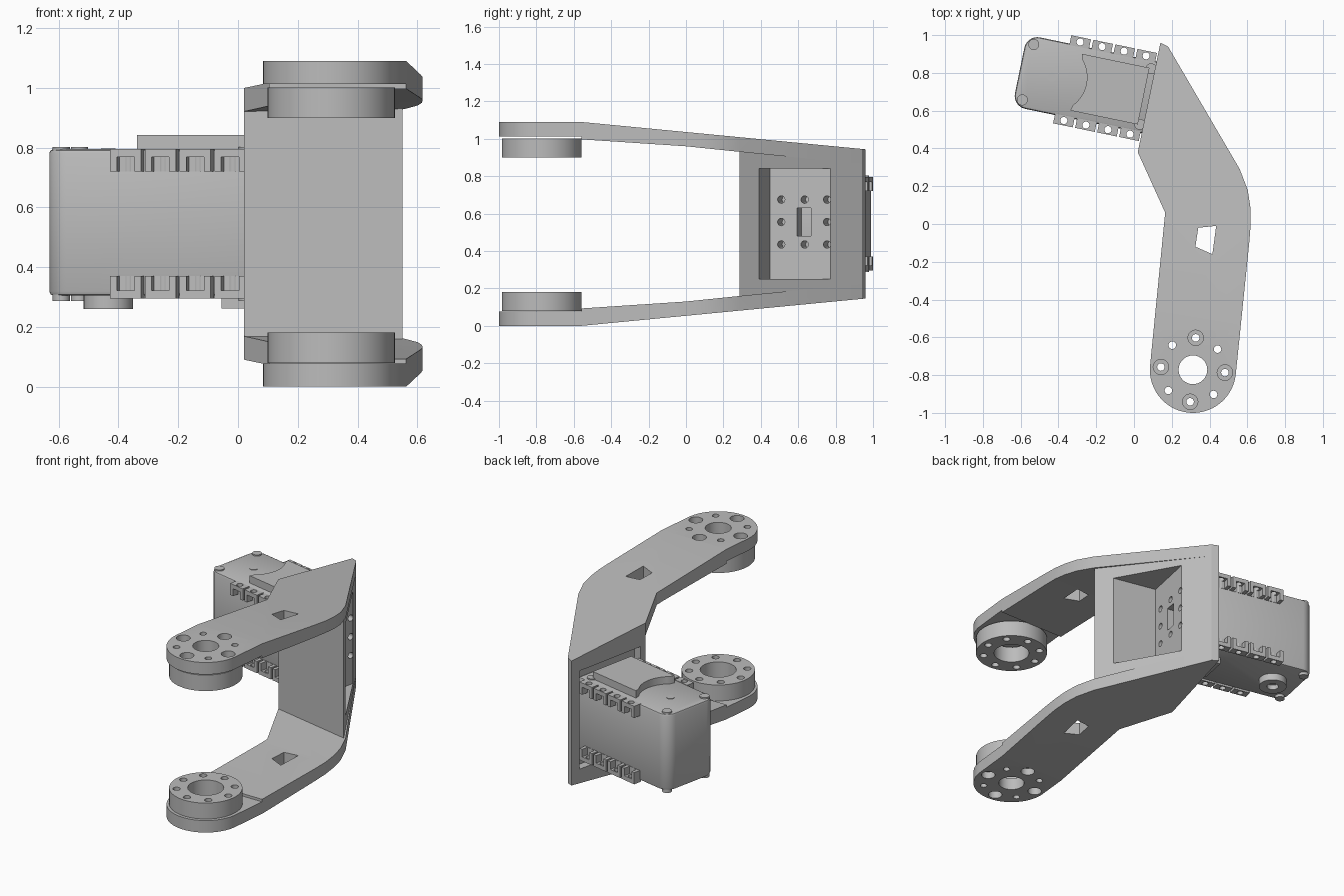
import bpy, bmesh, math
from mathutils import Matrix, Vector

if "Cube" in bpy.data.objects:
    bpy.data.objects.remove(bpy.data.objects["Cube"])

grey = bpy.data.materials.new("plain_grey")
grey.use_nodes = True
COLOUR = (0.5, 0.5, 0.5, 1)
grey.diffuse_color = COLOUR
grey.node_tree.nodes["Principled BSDF"].inputs["Base Color"].default_value = COLOUR

HEIGHT = 1.09
# Frame of the motor: local -x points out of the mounting face, y runs along it
MOTOR = Matrix.Translation((0.02, 0.38, 0)) @ Matrix.Rotation(math.radians(-11.7), 4, 'Z')
# Maps a flat profile to the yz plane, extruded along x
SIDE = Matrix(((0, 0, 1, 0), (1, 0, 0, 0), (0, 1, 0, 0), (0, 0, 0, 1)))
FLIP = Matrix.Translation((0, 0, HEIGHT)) @ Matrix.Scale(-1, 4, (0, 0, 1))


def prism(name, pts, z0, z1, frame=Matrix()):
    bm = bmesh.new()
    face = bm.faces.new([bm.verts.new((x, y, z0)) for x, y in pts])
    new = bmesh.ops.extrude_face_region(bm, geom=[face])["geom"]
    bmesh.ops.translate(bm, vec=(0, 0, z1 - z0),
                        verts=[v for v in new if isinstance(v, bmesh.types.BMVert)])
    bm.transform(frame)
    bmesh.ops.recalc_face_normals(bm, faces=bm.faces)
    mesh = bpy.data.meshes.new(name)
    bm.to_mesh(mesh)
    bm.free()
    mesh.materials.append(grey)
    obj = bpy.data.objects.new(name, mesh)
    bpy.context.collection.objects.link(obj)
    return obj


def arc(cx, cy, r, a0=0, a1=360, n=32):
    full = a1 - a0 == 360
    steps = [math.radians(a0 + (a1 - a0) * i / n) for i in range(n if full else n + 1)]
    return [(cx + r * math.cos(a), cy + r * math.sin(a)) for a in steps]


def rect(x0, x1, y0, y1):
    return [(x0, y0), (x1, y0), (x1, y1), (x0, y1)]


def apply(obj):
    deps = bpy.context.evaluated_depsgraph_get()
    mesh = bpy.data.meshes.new_from_object(obj.evaluated_get(deps))
    obj.modifiers.clear()
    obj.data = mesh


def boolean(obj, cutters, op='DIFFERENCE'):
    for c in cutters:
        m = obj.modifiers.new("cut", 'BOOLEAN')
        m.operation, m.solver, m.object = op, 'EXACT', c
    bpy.context.view_layer.update()
    apply(obj)
    for c in cutters:
        bpy.data.objects.remove(c)


def copy(obj, name, frame):
    mesh = obj.data.copy()
    mesh.transform(frame)
    if frame.determinant() < 0:
        mesh.flip_normals()
    new = bpy.data.objects.new(name, mesh)
    bpy.context.collection.objects.link(new)
    return new


# Arms: plan outline trimmed by a sloping side profile
HX, HY, BOLT_R = 0.312, -0.772, 0.17
outline = [(0.14, 0.96), (0.02, 0.38), (0.165, 0.06)]
outline += arc(HX, HY, 0.228, 174, 354, 32)
outline += [(0.61, -0.1), (0.618, 0), (0.616, 0.09), (0.602, 0.18), (0.56, 0.29), (0.18, 0.94)]
profile = [(-1.1, 0), (-0.56, 0), (1, 0.15), (1, 0.23), (0.29, 0.16), (0, 0.13),
           (-0.56, 0.093), (-0.56, 0.077), (-1.1, 0.077)]
arm = prism("lower_arm", outline, -0.1, 0.4)
boolean(arm, [prism("trim", profile, -1, 1, SIDE)], 'INTERSECT')


def bolt(i):
    a = math.radians(45 * i - 5)
    return HX + BOLT_R * math.cos(a), HY + BOLT_R * math.sin(a)


cuts = [prism("bore", arc(HX, HY, 0.076), -1, 1),
        prism("slot", [(0.325, -0.12), (0.415, -0.16), (0.435, -0.01), (0.34, -0.02)], -1, 1)]
for i in range(8):
    cuts.append(prism("bolt", arc(*bolt(i), 0.02, n=16), -1, 1))
    if i % 2 == 0:
        cuts.append(prism("counterbore", arc(*bolt(i), 0.041, n=20), -1, 0.045))
boolean(arm, cuts)
copy(arm, "upper_arm", FLIP)

# Round hubs with a bolt circle
for name, z in (("lower_hub", 0.08), ("upper_hub", 0.9)):
    hub = prism(name, arc(HX, HY, 0.213, n=48), z, z + 0.102)
    boolean(hub, [prism("bore", arc(HX, HY, 0.105), -1, 2)] +
            [prism("bolt", arc(*bolt(i), 0.022, n=16), -1, 2) for i in range(8)])

# Wedge wall joining the arms, with a window and a seat for the motor
wall = prism("mounting_wall", [(0.02, 0.38), (0.55, 0.285), (0.18, 0.94), (0.14, 0.96)], 0.152, 0.938)
cuts = [prism("window", rect(0.17, 0.8, 0.106, 0.8), 0.25, 0.84, MOTOR),
        prism("seat", rect(-0.2, 0.05, 0.04, 0.53), 0.23, 0.86, MOTOR),
        prism("key", rect(0.254, 0.33, 0.48, 0.63), 0, 0.3, MOTOR @ SIDE)]
for v in (0.167, 0.295, 0.417):
    for z in (0.435, 0.555, 0.675):
        if (v, z) != (0.295, 0.555):
            cuts.append(prism("screw_hole", arc(v, z, 0.02, n=16), 0, 0.3, MOTOR @ SIDE))
boolean(wall, cuts)

# Motor case with rounded far corners
MID = 0.297
body = [(0.05, MID - 0.193), (0.05, MID + 0.193)]
body += arc(-0.63, MID + 0.123, 0.07, 90, 180, 8) + arc(-0.63, MID - 0.123, 0.07, 180, 270, 8)
case = prism("motor_case", body, 0.305, 0.795, MOTOR)
bev = case.modifiers.new("soft_edges", 'BEVEL')
bev.width, bev.segments, bev.limit_method = 0.014, 2, 'ANGLE'
bev.angle_limit = math.radians(50)
bpy.context.view_layer.update()
apply(case)

# Raised cover with a concave end around the output axis
cover = [(-0.03, MID + 0.153), (-0.395, MID + 0.153)]
cover += arc(-0.525, MID, 0.185, 42, -42, 16)
cover += [(-0.395, MID - 0.153), (-0.03, MID - 0.153)]
prism("top_cover", cover, 0.78, 0.842, MOTOR)
prism("axis_cap", arc(-0.525, MID, 0.024, n=20), 0.78, 0.798, MOTOR)

# Output horn and lower connector block
horn = prism("output_horn", arc(-0.525, MID, 0.083), 0.26, 0.32, MOTOR)
boolean(horn, [prism("horn_bore", arc(-0.525, MID, 0.035, n=20), 0.2, 0.29, MOTOR)])
prism("connector_block", rect(-0.12, 0.03, MID - 0.09, MID + 0.09), 0.262, 0.32, MOTOR)

# Case screws, top and bottom
for u in (-0.655, -0.02):
    for side in (-1, 1):
        screw = prism("case_screw_top", arc(u, MID + side * 0.15, 0.029, n=20), 0.76, 0.803, MOTOR)
        copy(screw, "case_screw_bottom", FLIP)

# Mounting tabs: pocketed blocks with a vertical hole, repeated on both edges
tab = prism("mounting_tab", rect(-0.053, 0.053, 0.185, 0.238), 0.72, 0.795)
boolean(tab, [prism("pocket", rect(-0.03, 0.03, 0.196, 0.3), 0.6, 0.768),
              prism("tab_hole", arc(0, 0.212, 0.019, n=16), 0.5, 1)])
for i in range(4):
    for side in (-1, 1):
        frame = MOTOR @ Matrix.Translation((-0.06 - 0.119 * i, MID, 0)) @ Matrix.Diagonal((1, side, 1, 1))
        copy(tab, "mounting_tab_top", frame)
        copy(tab, "mounting_tab_bottom", FLIP @ frame)
bpy.data.objects.remove(tab)

# Smooth round surfaces, keep edges crisp
bpy.ops.object.select_all(action='DESELECT')
for obj in bpy.context.collection.objects:
    if obj.type == 'MESH' and obj.data.materials and obj.data.materials[0] == grey:
        obj.select_set(True)
        bpy.context.view_layer.objects.active = obj
bpy.ops.object.shade_smooth_by_angle(angle=math.radians(30))
